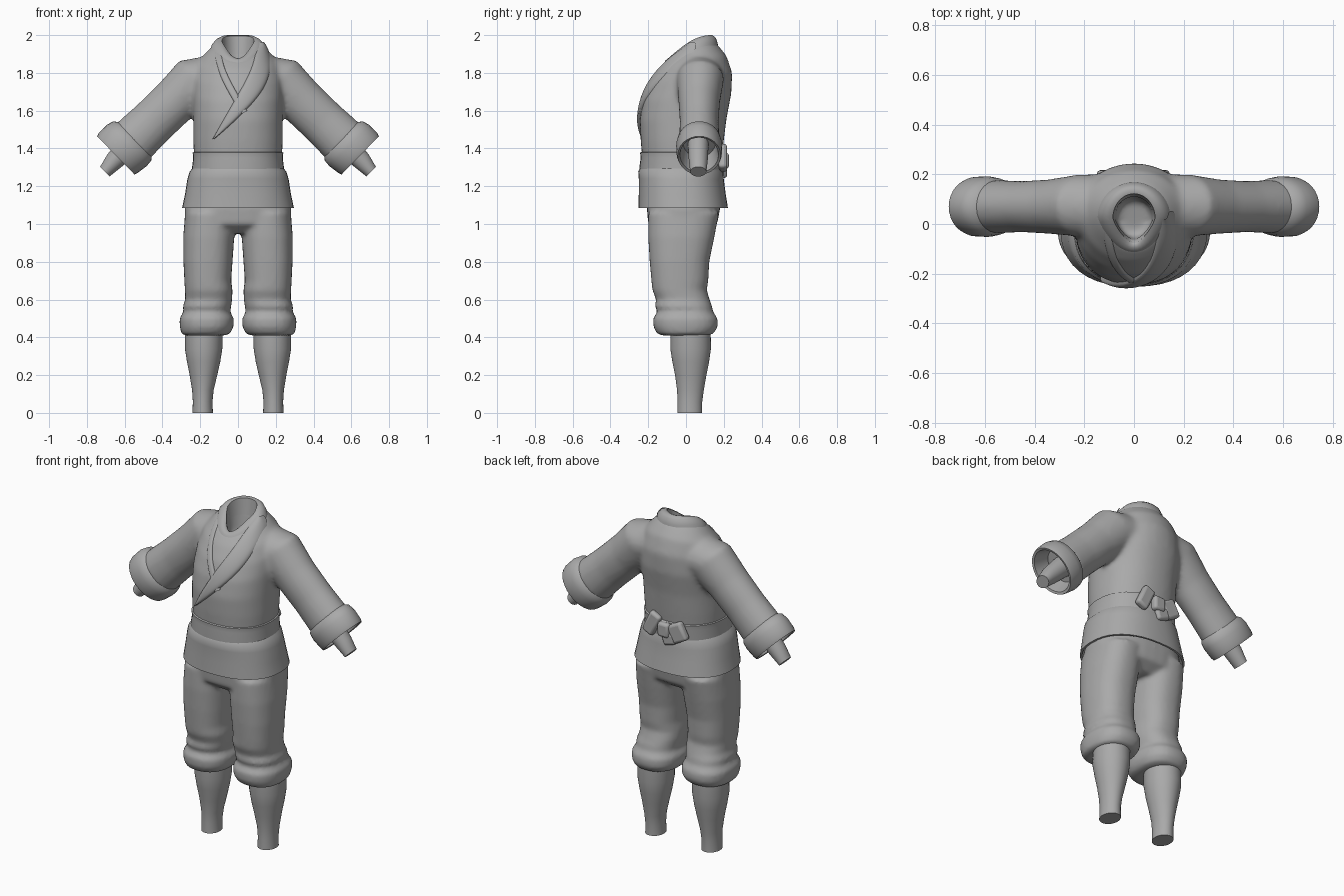
import bpy, bmesh
from math import sin, cos, pi, copysign
from mathutils import Vector
from mathutils.bvhtree import BVHTree

if "Cube" in bpy.data.objects:
    bpy.data.objects.remove(bpy.data.objects["Cube"])

cloth = bpy.data.materials.new("plain grey cloth")
cloth.use_nodes = True
GREY = (0.4, 0.4, 0.4, 1)
cloth.diffuse_color = GREY
cloth.node_tree.nodes["Principled BSDF"].inputs["Base Color"].default_value = GREY


def ring(yf, zf, yb, zb, rx, cx=0, box=1.0, pinch=0, arch=0, n=40):
    """Closed section from a front point to a back point, rx wide to each side."""
    pts = []
    for i in range(n):
        t = 2 * pi * i / n
        s, c = [copysign(abs(v) ** box, v) for v in (sin(t), cos(t))]
        f = (1 + c) / 2
        pts.append(Vector((cx + rx * s * (1 - pinch * max(0, c)),
                           yb + (yf - yb) * f, zb + (zf - zb) * f + arch * s * s)))
    return pts


def arm_ring(x, z, half, hy, y=0.07, up=(0.7, 0.714), n=32):
    """Section across the arm: `up` is the in-plane direction towards the shoulder top."""
    c, u = Vector((x, y, z)), Vector((up[0], 0, up[1]))
    return [c + u * half * cos(2 * pi * i / n) + Vector((0, hy * sin(2 * pi * i / n), 0))
            for i in range(n)]


def loft(bm, rings, caps=(True, True), flip=1):
    rows = [[bm.verts.new((p.x * flip, p.y, p.z)) for p in r] for r in rings]
    n = len(rows[0])
    for a, b in zip(rows, rows[1:]):
        for i in range(n):
            bm.faces.new((a[i], a[(i + 1) % n], b[(i + 1) % n], b[i]))
    for cap, row in zip(caps, (rows[0], rows[-1])):
        if cap:
            bm.faces.new(row)


def finish(name, bm, mirror=False, voxel=0, relax=0, subdiv=0, angle=45):
    bmesh.ops.recalc_face_normals(bm, faces=bm.faces)
    me = bpy.data.meshes.new(name)
    bm.to_mesh(me)
    bm.free()
    ob = bpy.data.objects.new(name, me)
    bpy.context.collection.objects.link(ob)
    me.materials.append(cloth)
    if mirror:
        ob.modifiers.new("mirror", "MIRROR").use_mirror_merge = False
    if voxel:
        m = ob.modifiers.new("blend", "REMESH")
        m.mode, m.voxel_size, m.use_smooth_shade = "VOXEL", voxel, True
        m = ob.modifiers.new("relax", "SMOOTH")
        m.factor, m.iterations = 0.5, relax
    if subdiv:
        m = ob.modifiers.new("subdivide", "SUBSURF")
        m.levels = m.render_levels = subdiv
    bpy.ops.object.select_all(action="DESELECT")
    ob.select_set(True)
    bpy.context.view_layer.objects.active = ob
    if voxel:
        bpy.ops.object.shade_smooth()
    else:
        bpy.ops.object.shade_smooth_by_angle(angle=angle * pi / 180)
    return ob


# Jacket body with both sleeves blended in
bm = bmesh.new()
loft(bm, [ring(-.23, 1.33, .185, 1.33, .232, box=.9),
          ring(-.24, 1.44, .2, 1.44, .237, box=.9),
          ring(-.245, 1.55, .215, 1.56, .237, box=.9),
          ring(-.23, 1.65, .24, 1.69, .24, box=.9),
          ring(-.2, 1.74, .245, 1.8, .24),
          ring(-.15, 1.82, .215, 1.89, .215),
          ring(-.11, 1.86, .175, 1.94, .155, arch=.02),
          ring(-.095, 1.87, .15, 1.965, .12, arch=.03),
          ring(-.07, 1.865, .12, 1.95, .085, pinch=.3, arch=.03),
          ring(-.05, 1.76, .1, 1.8, .07)])
for side in (1, -1):
    loft(bm, [arm_ring(.1, 1.77, .13, .13, .07, (.3, .954)),
              arm_ring(.215, 1.765, .138, .125, .075),
              arm_ring(.335, 1.65, .125, .11),
              arm_ring(.45, 1.54, .124, .103),
              arm_ring(.57, 1.425, .13, .108)], flip=side)
jacket = finish("jacket", bm, voxel=.014, relax=8)

# Standing collar, raised at the back and pointed in front
bm = bmesh.new()
loft(bm, [ring(-.12, 1.835, .172, 1.92, .155, pinch=.2, arch=.02),
          ring(-.11, 1.865, .168, 1.955, .14, pinch=.25, arch=.035),
          ring(-.095, 1.875, .158, 1.985, .12, pinch=.3, arch=.035),
          ring(-.083, 1.878, .14, 2.0, .1, pinch=.3, arch=.032),
          ring(-.074, 1.872, .122, 1.995, .085, pinch=.35, arch=.032),
          ring(-.06, 1.82, .11, 1.9, .078, pinch=.35, arch=.02)], caps=(False, False))
finish("collar", bm, angle=60)

# Lapels laid over the chest
bpy.context.view_layer.update()
chest = BVHTree.FromObject(jacket, bpy.context.evaluated_depsgraph_get())


def lapel(name, rows, lift):
    bm = bmesh.new()
    grid = []
    for xi, zi, xo, zo in rows:
        line = []
        for f, h in ((0, -.015), (.03, .8), (.25, 1), (.5, 1.05), (.75, 1), (.96, .7), (1, -.015)):
            x, z = xi + (xo - xi) * f, zi + (zo - zi) * f
            hit = chest.ray_cast(Vector((x, -1, z)), Vector((0, 1, 0)))[0]
            y = min(hit.y, .04) if hit else .04
            line.append(bm.verts.new((x, y - (h * lift if h > 0 else h), z)))
        grid.append(line)
    for a, b in zip(grid, grid[1:]):
        for i in range(len(a) - 1):
            bm.faces.new((a[i], a[i + 1], b[i + 1], b[i]))
    finish(name, bm, subdiv=2, angle=60)


lapel("under_lapel", [(-.09, 1.95, -.128, 1.95), (-.085, 1.88, -.125, 1.88),
                      (-.065, 1.81, -.1, 1.79), (-.03, 1.74, -.065, 1.72),
                      (.01, 1.67, -.025, 1.65), (.05, 1.6, .015, 1.58)], .014)
lapel("over_lapel", [(.09, 1.955, .138, 1.965), (.092, 1.9, .17, 1.91),
                     (.075, 1.84, .178, 1.84), (.045, 1.77, .165, 1.765),
                     (.005, 1.7, .125, 1.69), (-.04, 1.62, .06, 1.615),
                     (-.085, 1.54, -.025, 1.535), (-.12, 1.475, -.095, 1.475),
                     (-.135, 1.45, -.125, 1.45)], .022)

# Turned-back cuffs, hollow at the wrist
bm = bmesh.new()
loft(bm, [arm_ring(.545, 1.45, .125, .1), arm_ring(.56, 1.44, .145, .115),
          arm_ring(.59, 1.415, .152, .122), arm_ring(.635, 1.375, .147, .12),
          arm_ring(.647, 1.363, .142, .114), arm_ring(.645, 1.366, .128, .102),
          arm_ring(.57, 1.43, .1, .085)], caps=(False, True))
finish("cuffs", bm, mirror=True)

# Bare wrists
bm = bmesh.new()
loft(bm, [arm_ring(.56, 1.43, .06, .055, .065), arm_ring(.655, 1.335, .05, .05, .065),
          arm_ring(.69, 1.295, .04, .045, .065), arm_ring(.705, 1.277, .036, .043, .065)])
finish("wrists", bm, mirror=True)

# Sash and flared jacket skirt
bm = bmesh.new()
loft(bm, [ring(-.225, 1.385, .185, 1.385, .225, box=.9),
          ring(-.243, 1.378, .2, 1.378, .24, box=.9),
          ring(-.24, 1.35, .197, 1.35, .237, box=.9),
          ring(-.247, 1.3, .196, 1.3, .243, box=.9),
          ring(-.24, 1.25, .19, 1.25, .24, box=.9)], caps=(False, False))
finish("sash", bm, angle=60)
bm = bmesh.new()
loft(bm, [ring(-.235, 1.305, .185, 1.305, .232, box=.9),
          ring(-.253, 1.28, .198, 1.275, .256, box=.88),
          ring(-.25, 1.24, .2, 1.235, .268, box=.88),
          ring(-.25, 1.16, .21, 1.16, .28, box=.85),
          ring(-.252, 1.085, .222, 1.085, .296, box=.85),
          ring(-.24, 1.085, .21, 1.085, .284, box=.85),
          ring(-.2, 1.16, .17, 1.16, .25, box=.85)], caps=(False, False))
finish("jacket_skirt", bm)

# Knotted bow at the back of the sash
for name, place, size, tilt in (("bow_knot", (0, .2, 1.335), (.075, .055, .085), 0),
                                ("bow_loop_left", (.085, .195, 1.35), (.075, .045, .14), -.45),
                                ("bow_loop_right", (-.085, .195, 1.335), (.1, .045, .11), .5),
                                ("bow_tail", (-.03, .2, 1.285), (.085, .035, .07), .3)):
    bpy.ops.mesh.primitive_cube_add(size=1, location=place, rotation=(0, tilt, 0))
    ob = bpy.context.object
    ob.name, ob.scale = name, size
    bpy.ops.object.transform_apply(location=False, rotation=False)
    m = ob.modifiers.new("soft edges", "BEVEL")
    m.width, m.segments = .016, 3
    ob.data.materials.append(cloth)
    bpy.ops.object.shade_smooth_by_angle(angle=1)

# Baggy trousers gathered below the knee
bm = bmesh.new()
loft(bm, [ring(-.2, 1.2, .17, 1.2, .25, box=.85), ring(-.207, 1.08, .18, 1.08, .283, box=.8),
          ring(-.2, 1.0, .165, 1.0, .28, box=.8), ring(-.14, .95, .1, .95, .2)])
legs = [(1.06, .15, -.2, .175, .13), (.93, .155, -.2, .15, .135), (.8, .159, -.192, .123, .13),
        (.7, .16, -.183, .118, .124), (.65, .155, -.178, .11, .126), (.6, .155, -.158, .125, .124),
        (.565, .164, -.165, .138, .128), (.535, .165, -.15, .143, .123),
        (.5, .166, -.175, .168, .144), (.455, .166, -.172, .168, .142),
        (.422, .17, -.155, .148, .13), (.41, .175, -.13, .12, .11)]
for side in (1, -1):
    loft(bm, [ring(yf, z, yb, z, rx, cx=cx, box=.85) for z, cx, yf, yb, rx in legs], flip=side)
finish("trousers", bm, voxel=.012, relax=5)

# Lower legs, cut flat at the ankle
bm = bmesh.new()
shins = [(.46, .18, -.08, .13, .1), (.34, .182, -.083, .132, .099), (.27, .182, -.072, .122, .088),
         (.2, .183, -.058, .108, .073), (.12, .186, -.047, .094, .057), (.06, .187, -.045, .086, .052),
         (0, .187, -.046, .085, .054)]
loft(bm, [ring(yf, z, yb, z, rx, cx=cx) for z, cx, yf, yb, rx in shins])
finish("lower_legs", bm, mirror=True)
